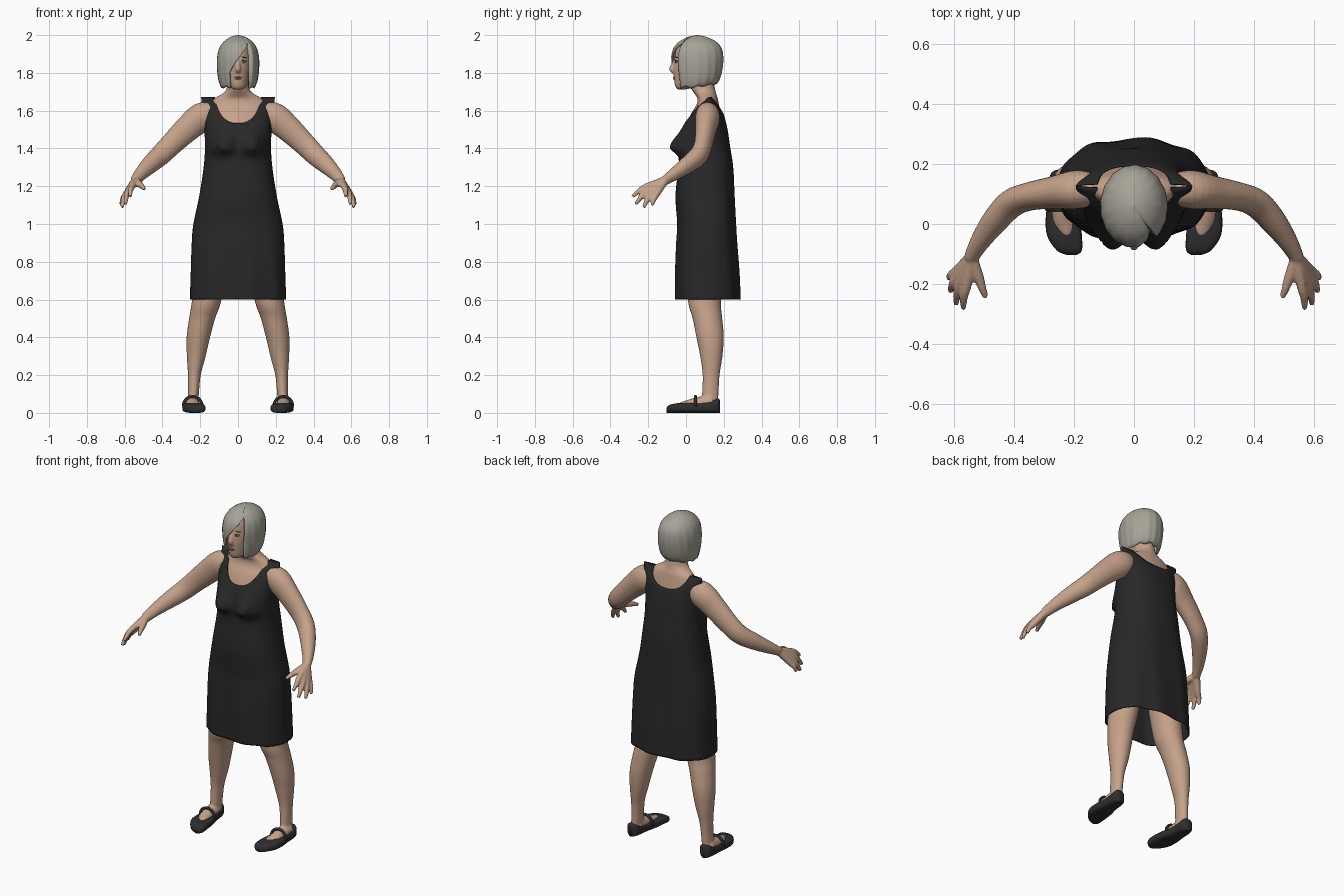
import bpy, bmesh, math
from mathutils import Vector

if "Cube" in bpy.data.objects:
    bpy.data.objects.remove(bpy.data.objects["Cube"])

TAU = 2 * math.pi


def material(name, rgb):
    m = bpy.data.materials.new(name)
    m.diffuse_color = (*rgb, 1)
    m.use_nodes = True
    m.node_tree.nodes["Principled BSDF"].inputs["Base Color"].default_value = m.diffuse_color
    return m


SKIN = material("skin", (0.56, 0.36, 0.255))
CLOTH = material("black_cloth", (0.021, 0.021, 0.022))
LEATHER = material("black_leather", (0.027, 0.027, 0.029))
HAIR = material("grey_hair", (0.38, 0.365, 0.31))
LIPS = material("lip_pink", (0.36, 0.17, 0.13))
DARK = material("eye_dark", (0.025, 0.018, 0.015))
WHITE = material("eye_white", (0.6, 0.56, 0.52))
BROW = material("brow_brown", (0.13, 0.09, 0.065))


def smooth(rows, k=6):
    """Catmull-Rom through rows of numbers."""
    out = []
    for i in range(len(rows) - 1):
        p0, p1, p2 = rows[max(i - 1, 0)], rows[i], rows[i + 1]
        p3 = rows[min(i + 2, len(rows) - 1)]
        for j in range(k):
            t = j / k
            out.append([0.5 * (2 * b + (c - a) * t + (2 * a - 5 * b + 4 * c - d) * t * t
                               + (3 * b - a - 3 * c + d) * t ** 3)
                        for a, b, c, d in zip(p0, p1, p2, p3)])
    return out + [list(rows[-1])]


def at(rows, z):
    """Look up a row by its first value."""
    for a, b in zip(rows, rows[1:]):
        if z <= b[0]:
            t = max(0, (z - a[0]) / max(b[0] - a[0], 1e-6))
            return [p + (q - p) * t for p, q in zip(a, b)]
    return rows[-1]


def spow(v, e):
    return math.copysign(abs(v) ** e, v)


def add_rings(bm, rings, start=True, end=True):
    vs = [[bm.verts.new(p) for p in r] for r in rings]
    n = len(vs[0])
    for a, b in zip(vs, vs[1:]):
        for i in range(n):
            j = (i + 1) % n
            bm.faces.new((a[i], a[j], b[j], b[i]))
    if start:
        bm.faces.new(vs[0][::-1])
    if end:
        bm.faces.new(vs[-1])


def column(bm, rows, cx=False, n=32, s=1):
    """Stacked ellipses: z, (centre x), half width, front y, back y."""
    rings = []
    for r in smooth(rows):
        z, x0, w, f, b = r if cx else (r[0], 0, *r[1:])
        rings.append([(s * x0 + w * math.cos(TAU * i / n),
                       (f + b) / 2 + (b - f) / 2 * math.sin(TAU * i / n), z) for i in range(n)])
    add_rings(bm, rings)


def tube(bm, pts, s=1, n=20, k=5):
    """Limb along points: x, y, z, radius, flatness."""
    pts = smooth(pts, k)
    ps = [Vector((s * p[0], p[1], p[2])) for p in pts]
    rings = []
    for i, p in enumerate(ps):
        t = (ps[min(i + 1, len(ps) - 1)] - ps[max(i - 1, 0)]).normalized()
        b = t.cross(Vector((0.1 * s, 1, 0.1))).normalized()
        c = b.cross(t)
        r, fl = pts[i][3:]
        rings.append([p + b * r * math.cos(TAU * j / n) + c * r * fl * math.sin(TAU * j / n)
                      for j in range(n)])
    add_rings(bm, rings)


def finish(bm, name, mat):
    bmesh.ops.recalc_face_normals(bm, faces=bm.faces)
    for f in bm.faces:
        f.smooth = True
    me = bpy.data.meshes.new(name)
    bm.to_mesh(me)
    bm.free()
    me.materials.append(mat)
    ob = bpy.data.objects.new(name, me)
    bpy.context.collection.objects.link(ob)
    return ob


# Body: overlapping limbs fused into one smooth skin
HEAD = [(1.712, .022, -.045, -.005), (1.73, .045, -.058, .06), (1.77, .06, -.064, .12),
        (1.82, .07, -.067, .16), (1.87, .075, -.062, .175), (1.93, .07, -.05, .165),
        (1.97, .045, -.01, .12)]
TORSO = [(1.3, .155, .0, .21), (1.42, .16, -.01, .205), (1.5, .165, -.005, .2),
         (1.58, .17, .025, .185), (1.63, .155, .055, .175), (1.665, .125, .06, .168),
         (1.69, .083, .045, .16), (1.72, .06, .028, .153), (1.8, .055, .02, .14)]
LEG = [(.05, .24, .03, .085, .17), (.1, .236, .029, .085, .172), (.2, .231, .034, .088, .178),
       (.3, .221, .05, .075, .193), (.4, .21, .062, .055, .2), (.5, .19, .069, .035, .192),
       (.6, .165, .078, .01, .185), (.85, .125, .09, .0, .2)]
ARM = [(.12, .115, 1.585, .055, .9), (.19, .115, 1.567, .077, .84), (.27, .105, 1.502, .07, .78),
       (.35, .092, 1.425, .061, .78), (.41, .068, 1.365, .056, .85), (.465, .01, 1.315, .048, .9),
       (.515, -.06, 1.265, .036, .9), (.545, -.115, 1.228, .028, .8)]
FOOT = [(.242, .14, .06, .036, 1), (.24, .06, .047, .036, 1), (.235, 0, .034, .037, .8),
        (.228, -.04, .024, .03, .8)]
KNUCKLES = [(.56, -.205, 1.2), (.578, -.197, 1.18), (.59, -.18, 1.164), (.592, -.157, 1.155)]
TIPS = [(.57, -.283, 1.145), (.595, -.268, 1.105), (.614, -.225, 1.087), (.62, -.18, 1.1)]
bm = bmesh.new()
column(bm, HEAD)
column(bm, TORSO)
tube(bm, [(0, -.058, 1.87, .008, 1), (0, -.068, 1.845, .01, 1), (0, -.076, 1.822, .014, 1),
          (0, -.066, 1.805, .012, 1)])
for s in (-1, 1):
    column(bm, LEG, cx=True, s=s)
    tube(bm, ARM, s)
    tube(bm, FOOT, s)
    for kn, tip in zip(KNUCKLES, TIPS):
        mid = [(a + b) / 2 for a, b in zip(kn, tip)]
        tube(bm, [(.543, -.11, 1.232, .021, 1), (*kn, .0175, 1), (mid[0] + .004, mid[1], mid[2] + .006, .0145, 1),
                  (*tip, .0095, 1)], s, n=12)
    tube(bm, [(.54, -.12, 1.228, .02, 1), (.52, -.175, 1.21, .018, 1), (.507, -.215, 1.198, .014, 1),
              (.495, -.245, 1.185, .01, 1)], s, n=12)
body = finish(bm, "body", SKIN)
m = body.modifiers.new("fuse", 'REMESH')
m.mode, m.voxel_size, m.use_smooth_shade = 'VOXEL', .006, True
m = body.modifiers.new("soften", 'SMOOTH')
m.factor, m.iterations = .5, 4

# Dress: z, half width, front y, back y; the neckline sets each column's top
DRESS = smooth([(.6, .255, -.055, .285), (.75, .25, -.055, .28), (.9, .245, -.05, .27),
                (1.0, .236, -.045, .265), (1.15, .205, -.055, .258), (1.3, .182, -.04, .25),
                (1.4, .175, -.035, .235), (1.5, .178, -.02, .22), (1.58, .185, .02, .2),
                (1.63, .192, .063, .177), (1.672, .195, .118, .137)])
N, M = 112, 80
rings = []
for j in range(M + 1):
    ring = []
    for i in range(N):
        c, sn = math.cos(TAU * i / N), math.sin(TAU * i / N)
        cx, cy = spow(c, .85), spow(sn, .85)
        u = abs(.192 * cx) / .118
        depth = .138 if sn < 0 else .085
        top = 1.672 - (depth * (1 - u ** 2.6) ** .5 if u < 1 else 0)
        z = .6 + (top - .6) * j / M
        _, w, f, b = at(DRESS, z)
        x, y = w * cx, (f + b) / 2 + (b - f) / 2 * cy
        if sn < 0:  # bust
            dz = (z - 1.405) / (.035 if z < 1.405 else .075)
            y -= .06 * math.exp(-((abs(x) - .08) / .06) ** 2 - dz * dz)
        fold = .006 * max(0, (1.25 - z) / .65)  # soft skirt folds
        y += fold * math.sin(9 * TAU * i / N + 2 * z) * sn
        ring.append((x, y, z))
    rings.append(ring)
bm = bmesh.new()
add_rings(bm, rings, False, False)
dress = finish(bm, "dress", CLOTH)
m = dress.modifiers.new("thickness", 'SOLIDIFY')
m.thickness, m.offset = .005, -1

# Hair: bob with a swept fringe, open over one side of the face
BOB = smooth([(1.72, .088, -.055, .14), (1.76, .103, -.065, .175), (1.82, .111, -.075, .192),
              (1.88, .111, -.078, .197), (1.93, .1, -.066, .188), (1.965, .076, -.037, .16),
              (1.99, .04, .01, .11), (2.0, .004, .055, .065)])
N, M = 120, 36
rings = []
for j in range(M + 1):
    ring = []
    for i in range(N):
        a = TAU * i / N
        c, sn = math.cos(a), math.sin(a)
        x = .111 * c
        low = 1.722 + .02 * max(sn, 0) + .004 * math.sin(10 * a)
        if sn < 0 and -.05 < x < .072:
            low = 1.79 + .17 * ((x + .05) / .122) ** .8
        z = low + (2 - low) * (1 - (1 - j / M) ** 2)
        _, w, f, b = at(BOB, z)
        g = 1 + .012 * math.sin(17 * a + 6 * (z - 1.7)) * (1 - j / M)
        ring.append((w * c * g, (f + b) / 2 + (b - f) / 2 * sn * g, z))
    rings.append(ring)
bm = bmesh.new()
add_rings(bm, rings, False, True)
hair = finish(bm, "hair", HAIR)
m = hair.modifiers.new("thickness", 'SOLIDIFY')
m.thickness, m.offset = .009, -1

# Face details sitting on the head surface
HEAD_FINE = smooth(HEAD)


def face_spot(name, x, z, size, mat, out=0.0, tilt=0.0):
    _, w, f, b = at(HEAD_FINE, z)
    y = (f + b) / 2 - (b - f) / 2 * math.sqrt(1 - (x / w) ** 2)
    bm = bmesh.new()
    bmesh.ops.create_uvsphere(bm, u_segments=16, v_segments=8, radius=1)
    bmesh.ops.scale(bm, vec=size, verts=bm.verts)
    ob = finish(bm, name, mat)
    ob.location = (x, y - out, z)
    ob.rotation_euler = (0, tilt, math.atan(x * (b - f) / 2 / w ** 2))


for s, side in ((1, "left"), (-1, "right")):
    face_spot(side + "_eye", s * .032, 1.858, (.013, .004, .0055), WHITE)
    face_spot(side + "_iris", s * .031, 1.858, (.0055, .004, .0055), DARK, .0012)
    face_spot(side + "_lashes", s * .032, 1.864, (.016, .004, .0028), DARK, .001, s * .1)
    face_spot(side + "_eyebrow", s * .034, 1.882, (.018, .003, .003), BROW, .0005, s * .12)
face_spot("upper_lip", 0, 1.776, (.021, .005, .0042), LIPS)
face_spot("lower_lip", 0, 1.768, (.017, .005, .0045), LIPS)

# Shoes: y, centre x, half width, height; plus an instep strap
SHOE = smooth([(-.104, .208, .016, .026), (-.088, .216, .042, .042), (-.04, .232, .058, .052),
               (.02, .238, .057, .054), (.08, .242, .046, .055), (.14, .244, .041, .066),
               (.17, .245, .032, .077), (.181, .245, .015, .065)], 4)
bm = bmesh.new()
rings = [[(cx + w * spow(math.cos(TAU * i / 28), .75), y,
           h / 2 + h / 2 * spow(math.sin(TAU * i / 28), .6)) for i in range(28)]
         for y, cx, w, h in SHOE]
add_rings(bm, rings)
tube(bm, [(.24 + .05 * math.cos(a), .05, .035 + .052 * math.sin(a), .008, 1)
          for a in (i * math.pi / 8 for i in range(9))], n=10, k=3)
shoes = finish(bm, "shoes", LEATHER)
shoes.modifiers.new("both_sides", 'MIRROR').use_mirror_merge = False
